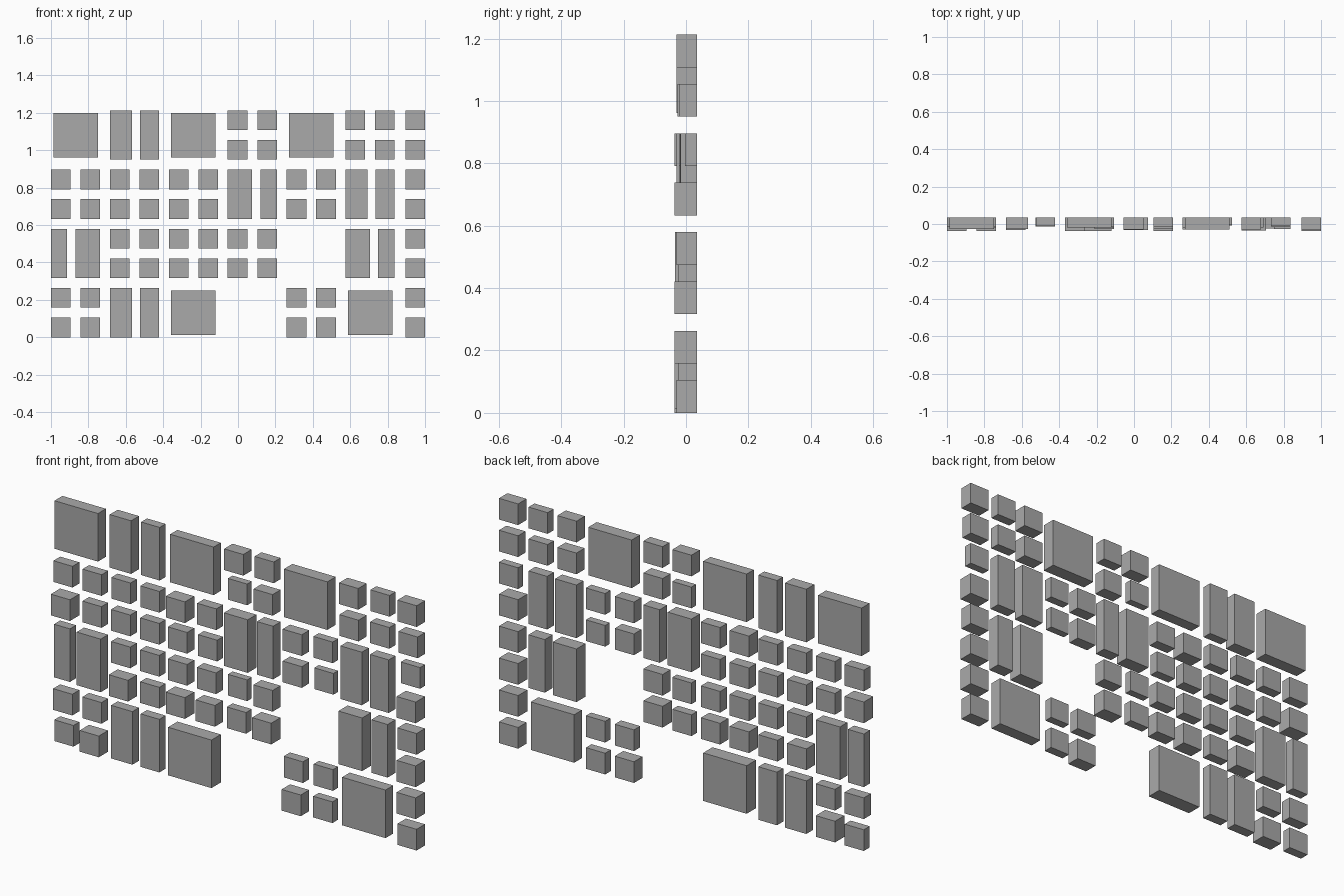
import bpy

if "Cube" in bpy.data.objects:
    bpy.data.objects.remove(bpy.data.objects["Cube"])

mat = bpy.data.materials.new("stone grey")
mat.diffuse_color = (0.4, 0.4, 0.4, 1)
mat.use_nodes = True
mat.node_tree.nodes["Principled BSDF"].inputs["Base Color"].default_value = mat.diffuse_color

PITCH, CELL, SMALL, BIG, GAP = 0.315, 0.263, 0.105, 0.238, 0.044
BACK = 0.036


def block(name, x0, x1, z0, z1, front_mm):
    """Box with a flush back and its own front depth."""
    f = front_mm / 1000
    bpy.ops.mesh.primitive_cube_add(
        size=1, location=((x0 + x1) / 2, (f + BACK) / 2, (z0 + z1) / 2))
    o = bpy.context.object
    o.name = name
    o.scale = (x1 - x0, BACK - f, z1 - z0)
    bpy.ops.object.transform_apply(location=False, rotation=False, scale=True)
    o.data.materials.append(mat)


def big(x, z, f):
    m = (CELL - BIG) / 2
    block("large_block", x + m, x + m + BIG, z + m, z + m + BIG, f)


def pair(x, z, w, f1, f2):
    block("tall_block_left", x, x + w, z, z + CELL, f1)
    block("tall_block_right", x + w + GAP, x + CELL, z, z + CELL, f2)


def smalls(x, z, fronts):
    # order: upper row left to right, then lower row
    n = len(fronts) // 2
    for i, f in enumerate(fronts):
        sx = x + (i % n) * (CELL - SMALL)
        sz = z + (CELL - SMALL if i < n else 0)
        block("small_block", sx, sx + SMALL, sz, sz + SMALL, f)


# Rows from the bottom up; one entry per column, None is a gap.
# 1 value: large block, 3 values: tall pair (width, fronts), list: small blocks
ROWS = [
    [[-19, -16, -10, -37], (0.117, -15, -13), (-37,), None,
     [-13, -4, -30, -8], (-24,), [-37, -30]],
    [(0.087, -12, -22), [-15, -13, -33, -13], [-20, -19, -37, -28],
     [0, -26, -9, -37], None, (0.130, -35, -26), [-30, -37]],
    [[-17, -15, -37, -16], [-13, -12, -15, -13], [-37, -17, -20, -10],
     (0.130, -31, -22), [-22, -6, -22, 0], (0.117, -19, -17), [-3, -37]],
    [(-26,), (0.117, -26, -10), (-20,), [-30, -17, 0, -26],
     (-30,), [-30, -10, -28, -12], [-30, -22]],
]
for r, row in enumerate(ROWS):
    for c, cell in enumerate(row):
        x, z = -1 + c * PITCH, r * 0.3165
        if cell is None:
            continue
        if isinstance(cell, list):
            # the last column holds a single file of blocks at the edge
            smalls(0.895 if c == 6 else x, z, cell)
        elif len(cell) == 1:
            big(x, z, *cell)
        else:
            pair(x, z, *cell)
